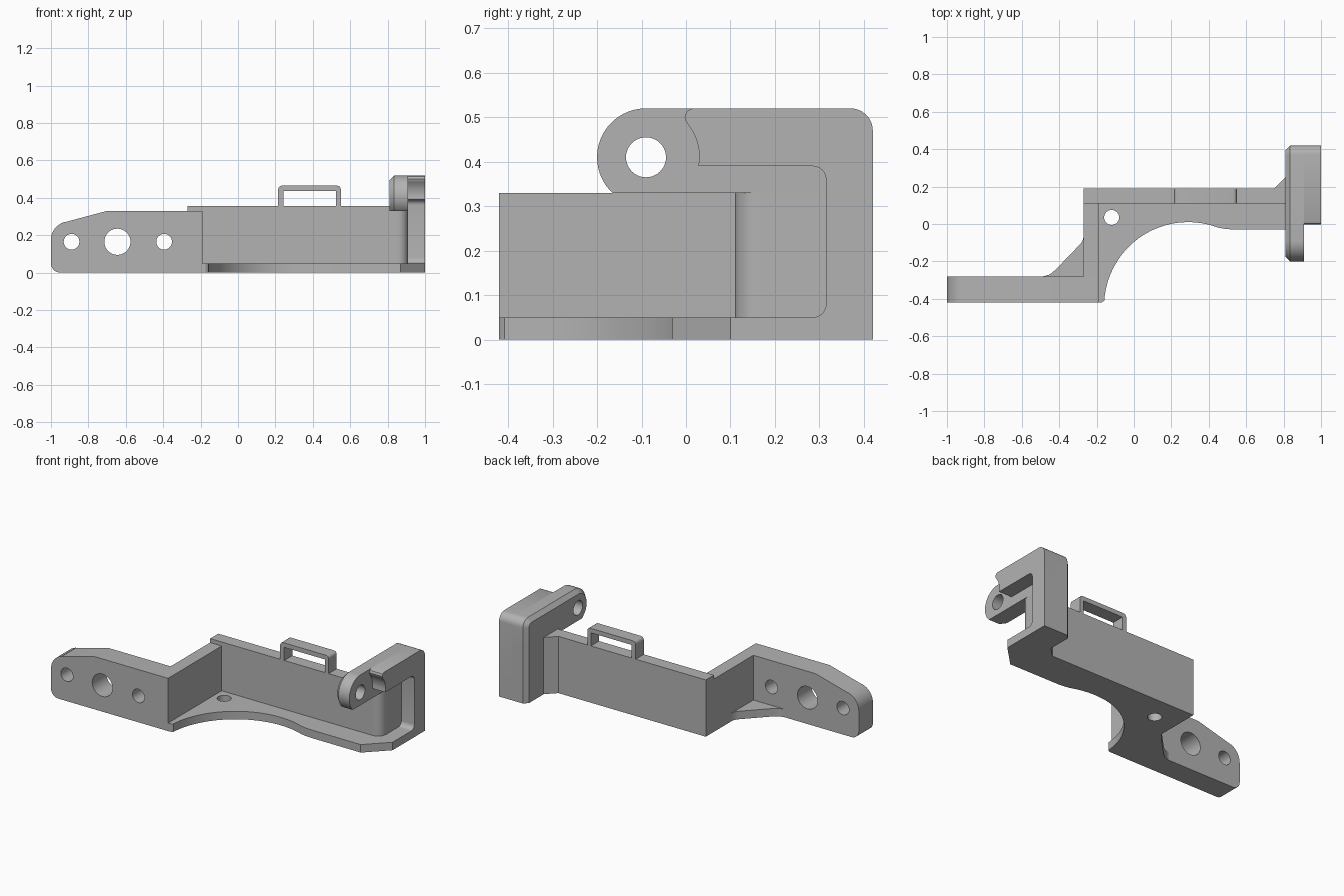
import bpy, bmesh, math
from mathutils import Vector

if "Cube" in bpy.data.objects:
    bpy.data.objects.remove(bpy.data.objects["Cube"])

grey = bpy.data.materials.new("plain grey")
grey.diffuse_color = (0.45, 0.45, 0.45, 1)
grey.use_nodes = True
grey.node_tree.nodes["Principled BSDF"].inputs["Base Color"].default_value = grey.diffuse_color


def arc(cu, cv, r, a0, a1, n=8):
    """Points on an arc, angles in degrees."""
    return [(cu + r * math.cos(math.radians(a0 + (a1 - a0) * i / n)),
             cv + r * math.sin(math.radians(a0 + (a1 - a0) * i / n))) for i in range(n + 1)]


def place(axis, u, v, w):
    return {"x": (w, u, v), "y": (u, w, v), "z": (u, v, w)}[axis]


def prism(name, axis, pts, lo, hi, bevel_edges=None, width=0.025):
    """Extrude a profile along an axis, optionally chamfering chosen edges."""
    bm = bmesh.new()
    a = [bm.verts.new(place(axis, u, v, lo)) for u, v in pts]
    b = [bm.verts.new(place(axis, u, v, hi)) for u, v in pts]
    bm.faces.new(a)
    bm.faces.new(b[::-1])
    for i in range(len(pts)):
        j = (i + 1) % len(pts)
        bm.faces.new((a[j], a[i], b[i], b[j]))
    bmesh.ops.recalc_face_normals(bm, faces=bm.faces)
    if bevel_edges:
        edges = [e for e in bm.edges if bevel_edges(e)]
        bmesh.ops.bevel(bm, geom=edges, offset=width, segments=1, affect="EDGES", profile=0.5)
    mesh = bpy.data.meshes.new(name)
    bm.to_mesh(mesh)
    bm.free()
    mesh.materials.append(grey)
    ob = bpy.data.objects.new(name, mesh)
    bpy.context.collection.objects.link(ob)
    return ob


def drill(ob, axis, holes, lo, hi):
    """Cut round holes (u, v, radius) through a part."""
    for u, v, r in holes:
        cutter = prism("cutter", axis, arc(u, v, r, 0, 360, 40)[:-1], lo, hi)
        cutter.hide_render = True
        mod = ob.modifiers.new("hole", "BOOLEAN")
        mod.operation, mod.solver, mod.object = "DIFFERENCE", "EXACT", cutter
        bpy.context.view_layer.objects.active = ob
        bpy.ops.object.modifier_apply(modifier=mod.name)
        bpy.data.objects.remove(cutter)


def box(name, x0, x1, y0, y1, z0, z1):
    return prism(name, "z", [(x0, y0), (x1, y0), (x1, y1), (x0, y1)], z0, z1)


# Drilled side plate with sloped, rounded end
plate = prism("side_plate", "y",
              [(-0.19, 0), (-0.19, 0.33), (-0.70, 0.33), (-0.925, 0.27)]
              + arc(-0.90, 0.175, 0.10, 105, 180) + arc(-0.95, 0.05, 0.05, 180, 270),
              -0.42, -0.28)
drill(plate, "y", [(-0.89, 0.165, 0.042), (-0.645, 0.165, 0.07), (-0.395, 0.165, 0.042)], -0.6, -0.1)

# Cross arm, back wall and low corner web
box("cross_arm", -0.27, -0.19, -0.28, 0.11, 0, 0.33)
box("back_wall", -0.27, 0.81, 0.11, 0.19, 0, 0.355)
prism("corner_web", "z", [(-0.27, -0.28), (-0.27, -0.07), (-0.275, -0.09), (-0.29, -0.11),
                          (-0.42, -0.245), (-0.45, -0.27), (-0.485, -0.28)], 0, 0.05)
prism("wall_brace", "z", [(0.75, 0.19), (0.81, 0.19), (0.81, 0.25)], 0, 0.355)

# Thin floor with curved front edge, reaching under the clamp
floor = prism("floor", "z",
              [(-0.19, -0.42), (-0.175, -0.42), (-0.163, -0.413)]
              + arc(0.29, -0.44, 0.45, 176, 75, 32)
              + [(0.45, -0.019), (0.48, -0.025), (0.52, -0.029), (0.87, -0.03), (1.0, 0.10),
                 (1.0, 0.42), (0.835, 0.42), (0.81, 0.395), (0.81, 0.11), (-0.19, 0.11)],
              0, 0.05)
drill(floor, "z", [(-0.12, 0.035, 0.04)], -0.1, 0.2)

# Strap loop on the back wall
loop_outer = [(0.215, 0.355)] + arc(0.235, 0.445, 0.02, 180, 90, 4) + arc(0.53, 0.445, 0.02, 90, 0, 4) + [(0.55, 0.355)]
loop_inner = [(0.525, 0.355), (0.525, 0.437), (0.243, 0.437), (0.243, 0.355)]
prism("strap_loop", "y", loop_outer + loop_inner, 0.11, 0.19)

# Clamp post with rounded inner corner
prism("clamp_post", "z",
      [(0.81, 0.11)] + arc(0.855, 0.165, 0.055, -90, 0)
      + [(0.91, 0.42), (0.835, 0.42), (0.81, 0.395)], 0.05, 0.33)


# Pivot ear above the post, chamfered around its rear face
def ear_rim(e):
    p, q = (v.co for v in e.verts)
    return max(p.x, q.x) < 0.811 and max(p.z, q.z) > 0.331


ear = prism("pivot_ear", "x",
            [(0.42, 0.33)] + arc(0.37, 0.47, 0.05, 0, 90)
            + arc(-0.09, 0.41, 0.11, 90, 227, 24), 0.81, 0.91, ear_rim)
drill(ear, "x", [(-0.09, 0.41, 0.045)], 0.7, 1.1)

# Hooked clamp frame, open to the front, with a clearance curve facing the ear
prism("clamp_frame", "x",
      [(0.42, 0.05)] + arc(0.37, 0.47, 0.05, 0, 90)
      + [(0.015, 0.52), (0.002, 0.514), (-0.003, 0.50), (0.0, 0.49)]
      + arc(-0.09, 0.41, 0.12, 38, 0)
      + [(0.028, 0.39)] + arc(0.285, 0.36, 0.03, 90, 0, 6) + arc(0.285, 0.08, 0.03, 0, -90, 6),
      0.91, 1.0)

# Smooth curved sides, keep edges sharp
bpy.ops.object.select_all(action="DESELECT")
for ob in bpy.context.scene.objects:
    ob.select_set(True)
    bpy.context.view_layer.objects.active = ob
bpy.ops.object.shade_smooth_by_angle(angle=math.radians(30))
